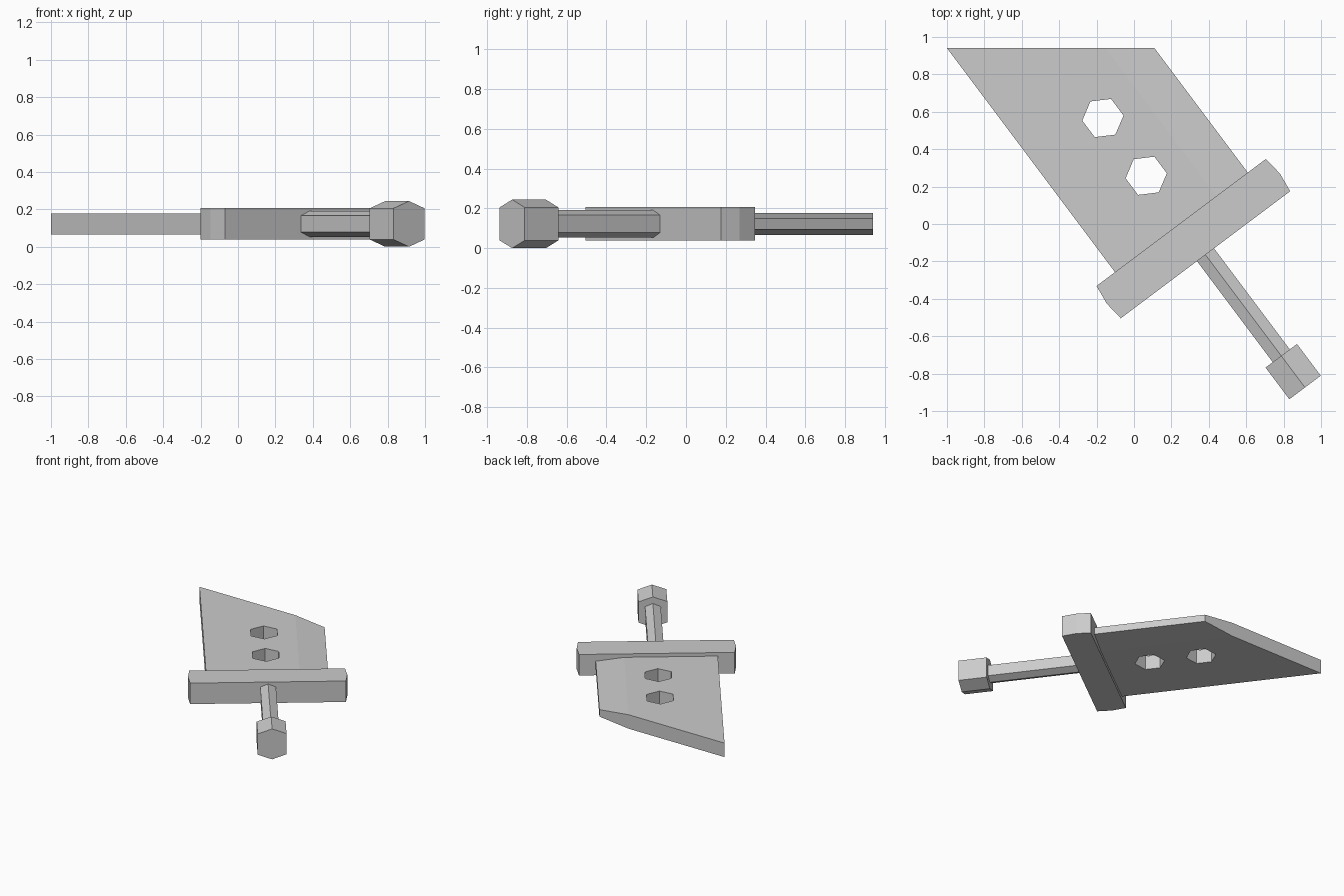
import bpy, bmesh, math

if "Cube" in bpy.data.objects:
    bpy.data.objects.remove(bpy.data.objects["Cube"])

TURN = math.atan2(0.6, 0.8)   # the sword lies diagonally on the ground
MID_U, MID_Z = 0.207, 0.122   # sword axis in turned coordinates


def prism(name, profile, start, end, upright=False):
    """Extrude a profile along the sword (or along z); end may depend on u."""
    bm = bmesh.new()
    rings = []
    for stop in (start, end):
        ring = []
        for u, w in profile:
            t = stop(u) if callable(stop) else stop
            ring.append(bm.verts.new((u, w, t) if upright else (u, t, w)))
        rings.append(ring)
        bm.faces.new(ring)
    n = len(profile)
    for i in range(n):
        j = (i + 1) % n
        bm.faces.new((rings[0][i], rings[0][j], rings[1][j], rings[1][i]))
    bmesh.ops.recalc_face_normals(bm, faces=bm.faces)
    mesh = bpy.data.meshes.new(name)
    bm.to_mesh(mesh)
    bm.free()
    obj = bpy.data.objects.new(name, mesh)
    obj.rotation_euler.z = TURN
    bpy.context.collection.objects.link(obj)
    return obj


def hexagon(half_width, side, peak):
    """Six-sided section with a peak at top and bottom."""
    pts = [(half_width, -side), (half_width, side), (0, peak),
           (-half_width, side), (-half_width, -side), (0, -peak)]
    return [(MID_U + u, MID_Z + z) for u, z in pts]


# Blade: thick spine tapering to the cutting side, with a slanted tip
section = [(-0.236, -0.056), (0.444, -0.056), (0.652, -0.028),
           (0.652, 0.028), (0.444, 0.056), (-0.236, 0.056)]
blade = prism("blade", [(u, MID_Z + z) for u, z in section],
              -0.146, lambda u: 1.352 - 0.75 * (u + 0.236))

# Two hexagonal holes through the blade
for v in (0.167, 0.553):
    ring = [(MID_U + 0.111 * math.cos(math.radians(30 + 60 * i)),
             v + 0.111 * math.sin(math.radians(30 + 60 * i))) for i in range(6)]
    cutter = prism("hole_cutter", ring, 0.0, 0.25, upright=True)
    cutter.hide_render = True
    mod = blade.modifiers.new("hole", 'BOOLEAN')
    mod.operation = 'DIFFERENCE'
    mod.solver = 'EXACT'
    mod.object = cutter
    bpy.context.view_layer.objects.active = blade
    bpy.ops.object.modifier_apply(modifier=mod.name)
    bpy.data.objects.remove(cutter)

# Crossguard with slightly pointed ends
half, point, v0, v1 = 0.566, 0.579, -0.361, -0.145
guard = [(half, v0), (point, (v0 + v1) / 2), (half, v1),
         (-half, v1), (-point, (v0 + v1) / 2), (-half, v0)]
prism("crossguard", [(MID_U + u, v) for u, v in guard],
      MID_Z - 0.084, MID_Z + 0.084, upright=True)

# Grip and pommel
prism("grip", hexagon(0.057, 0.044, 0.069), -1.036, -0.361)
prism("pommel", hexagon(0.105, 0.083, 0.122), -1.248, -1.036)
